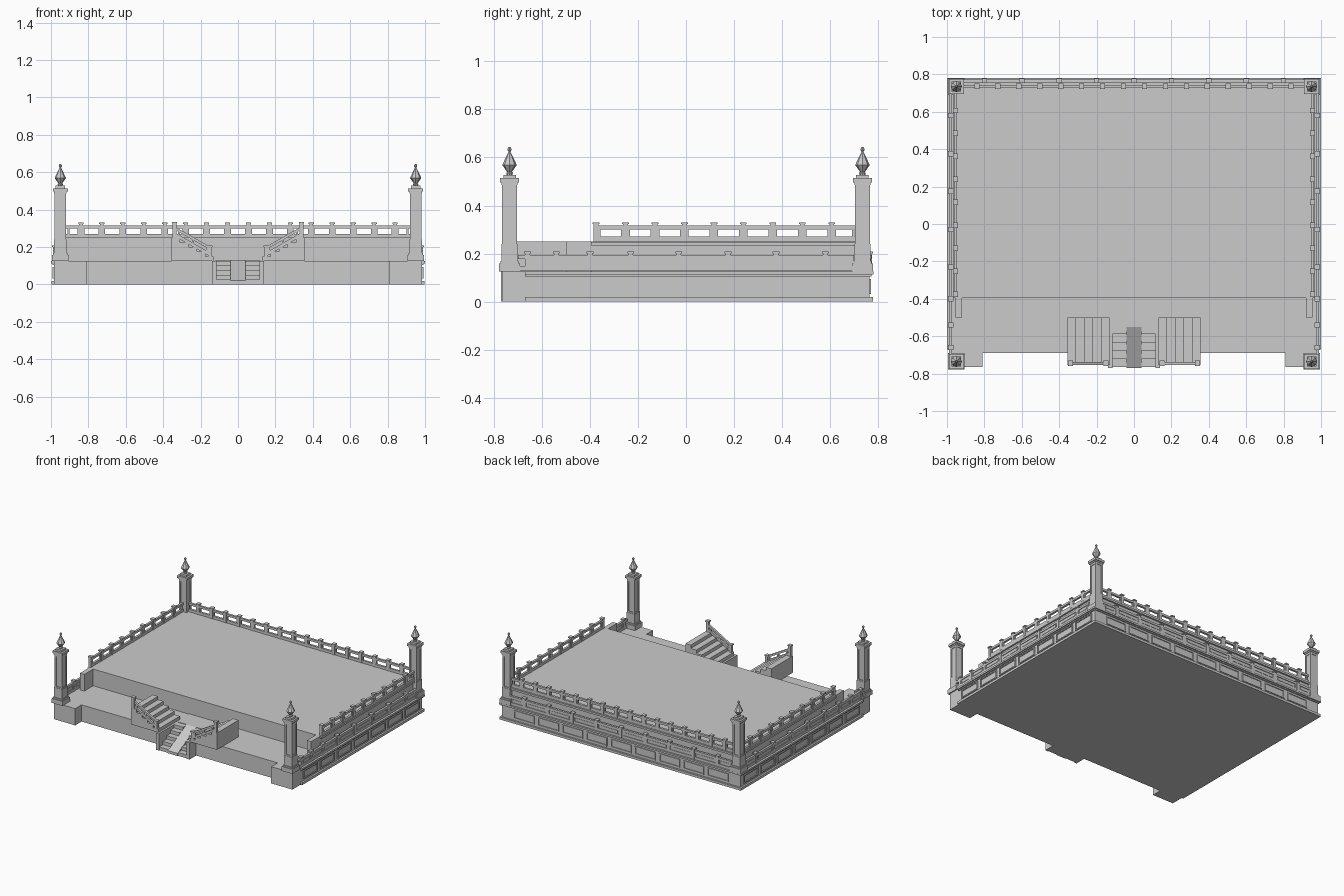
import bpy, bmesh, math
from mathutils import Vector

if "Cube" in bpy.data.objects:
    bpy.data.objects.remove(bpy.data.objects["Cube"])


class Part:
    """Collects boxes, prisms and lathed shapes into one named object."""
    def __init__(self, name):
        self.name, self.bm = name, bmesh.new()

    def prism(self, pts, a, b, axis):
        # profile pts: (x,z) swept along y, (y,z) along x, (x,y) along z
        def place(p, t):
            return {'x': (t, p[0], p[1]), 'y': (p[0], t, p[1]), 'z': (p[0], p[1], t)}[axis]
        lo = [self.bm.verts.new(place(p, a)) for p in pts]
        hi = [self.bm.verts.new(place(p, b)) for p in pts]
        self.bm.faces.new(lo)
        self.bm.faces.new(hi[::-1])
        n = len(pts)
        for i in range(n):
            j = (i + 1) % n
            self.bm.faces.new((lo[i], hi[i], hi[j], lo[j]))

    def box(self, x0, x1, y0, y1, z0, z1):
        self.prism([(x0, y0), (x1, y0), (x1, y1), (x0, y1)], z0, z1, 'z')

    def block(self, x, y, w, d, z0, z1):
        self.box(x - w / 2, x + w / 2, y - d / 2, y + d / 2, z0, z1)

    def lathe(self, x, y, prof, n):
        rings = [[self.bm.verts.new((x + r * math.cos(2 * math.pi * k / n),
                                     y + r * math.sin(2 * math.pi * k / n), z))
                  for k in range(n)] for r, z in prof]
        for a, b in zip(rings, rings[1:]):
            for k in range(n):
                m = (k + 1) % n
                self.bm.faces.new((a[k], a[m], b[m], b[k]))
        self.bm.faces.new(rings[0][::-1])
        self.bm.faces.new(rings[-1])

    def done(self):
        bmesh.ops.recalc_face_normals(self.bm, faces=self.bm.faces)
        me = bpy.data.meshes.new(self.name)
        self.bm.to_mesh(me)
        self.bm.free()
        ob = bpy.data.objects.new(self.name, me)
        bpy.context.collection.objects.link(ob)


def run_box(p, along, line, a, b, depth, z0, z1):
    # box lying along the x or y axis, centred on the given line
    if along == 'x':
        p.box(a, b, line - depth / 2, line + depth / 2, z0, z1)
    else:
        p.box(line - depth / 2, line + depth / 2, a, b, z0, z1)


def railing(name, along, line, posts, start, end, z, solid):
    p = Part(name)
    for t in posts:
        run_box(p, along, line, t - .010, t + .010, .020, z, z + .072)
        run_box(p, along, line, t - .014, t + .014, .028, z + .072, z + .080)
    run_box(p, along, line, start, end, .016, z + .050, z + .066)
    run_box(p, along, line, start, end, .016, z, z + .020)
    # panel frame in every bay, with a filled raised panel on the lower level
    stops = sorted([start, end] + list(posts))
    for a, b in zip(stops, stops[1:]):
        if b - a < .05:
            continue
        for u, v in ((a + .008, a + .018), (b - .018, b - .008)):
            run_box(p, along, line, u, v, .012, z + .018, z + .052)
        if solid:
            run_box(p, along, line, a, b, .006, z + .018, z + .052)
            run_box(p, along, line, a + .026, b - .026, .011, z + .026, z + .044)
    p.done()


# lower terrace: body notched at the front between the corner blocks and around the stair
def outline(e):
    half = [(.115, -.545), (.115, -.77), (.138, -.77), (.138, -.69), (.81, -.69),
            (.81, -.765 - e), (.985 + e, -.765 - e), (.985 + e, .765 + e)]
    return half + [(-x, y) for x, y in half[::-1]]


p = Part("lower_terrace")
p.prism(outline(0), 0, .125, 'z')
p.done()

# base mouldings and raised wall panels on sides and back
p = Part("terrace_mouldings")
for z0, z1, e in ((0, .018, .013), (.112, .125, .015), (.104, .112, .007)):
    for s in (-1, 1):
        p.box(s * .98, s * (.985 + e), -.67, .765 + e, z0, z1)
    p.box(-.985 - e, .985 + e, .76, .765 + e, z0, z1)
p.done()
p = Part("terrace_wall_panels")


def wall_panel(along, line, a, b):
    run_box(p, along, line, a, b, .010, .032, .040)
    run_box(p, along, line, a, b, .010, .086, .094)
    for u in (a, b - .008):
        run_box(p, along, line, u, u + .008, .010, .040, .086)


for i in range(7):
    for s in (-1, 1):
        wall_panel('y', s * .986, -.64 + i * .2, -.47 + i * .2)
for i in range(9):
    wall_panel('x', .766, -.885 + i * .2, -.715 + i * .2)
p.done()

# upper terrace with short front wings and a cornice
p = Part("upper_terrace")
half = [(.92, -.395), (.92, -.5), (.955, -.5), (.955, .745)]
p.prism(half + [(-x, y) for x, y in half[::-1]], .125, .25, 'z')
for s in (-1, 1):
    p.box(s * .95, s * .967, -.395, .757, .233, .247)
    p.box(s * .95, s * .962, -.395, .752, .125, .137)
p.box(-.967, .967, .74, .757, .233, .247)
p.box(-.962, .962, .74, .752, .125, .137)
p.done()

# landing behind the front steps
p = Part("stair_landing")
p.box(-.12, .12, -.545, -.39, .1, .128)
p.done()

# front steps, either side of a central ramp
p = Part("front_steps")
prof = [(-.545, 0), (-.765, 0)]
for i in range(5):
    y = -.765 + i * .044
    prof += [(y, .025 * (i + 1)), (y + .044, .025 * (i + 1))]
for s in (-1, 1):
    p.prism(prof, s * .04, s * .116, 'x')
p.done()
p = Part("center_ramp")
p.prism([(-.545, 0), (-.77, 0), (-.77, .02), (-.55, .13), (-.545, .13)], -.04, .04, 'x')
p.done()

# side flights rising outwards, with a sloping balustrade on the front edge
for s, side in ((-1, "left"), (1, "right")):
    p = Part(side + "_flight")
    prof = [(s * .355, .125), (s * .13, .125)]
    for i in range(5):
        x = .13 + i * .045
        z = .125 + .025 * (i + 1)
        prof += [(s * x, z), (s * (x + .045), z)]
    p.prism(prof, -.755, -.5, 'y')
    p.done()
    p = Part(side + "_flight_railing")
    for x, z0, z1 in ((.15, .13, .2), (.34, .23, .325)):
        p.block(s * x, -.745, .02, .02, z0, z1)
        p.block(s * x, -.745, .028, .028, z1, z1 + .008)
    for lo, hi, d in ((.150, .170, .007), (.186, .202, .008)):
        p.prism([(s * .15, lo), (s * .34, lo + .108), (s * .34, hi + .108), (s * .15, hi)],
                -.745 - d, -.745 + d, 'y')
    for x in (.165, .24, .315):
        dz = (x - .15) * .57
        p.block(s * x, -.745, .012, .012, .16 + dz, .195 + dz)
    p.done()

# four corner pillars with panelled shafts and faceted finials
finial = [(.012, .528), (.014, .536), (.010, .540), (.030, .568), (.027, .576),
          (.007, .618), (.004, .624), (.008, .631), (.008, .637), (.003, .644)]
for sx in (-1, 1):
    for sy in (-1, 1):
        x, y = sx * .95, sy * .735
        tag = ("back" if sy > 0 else "front") + ("_right" if sx > 0 else "_left")
        p = Part(tag + "_pillar")
        for w, z0, z1 in ((.088, .125, .158), (.076, .158, .168), (.066, .168, .240),
                          (.062, .240, .250), (.053, .250, .480), (.062, .472, .486),
                          (.068, .486, .496), (.080, .496, .514), (.052, .514, .528)):
            p.block(x, y, w, w, z0, z1)
        for cx in (-1, 1):
            for cy in (-1, 1):
                p.block(x + cx * .0245, y + cy * .0245, .013, .013, .25, .473)
        p.done()
        p = Part(tag + "_finial")
        p.lathe(x, y, finial, 8)
        p.done()

# railings: open on the upper terrace, panelled on the lower one
side_low = [-.66, -.54, -.40, -.23, -.03, .175, .375, .58]
side_up = [-.375 + .1228 * i for i in range(9)]
for s, side in ((-1, "left"), (1, "right")):
    railing(side + "_lower_railing", 'y', s * .98, side_low, -.70, .70, .128, True)
    railing(side + "_upper_railing", 'y', s * .955, side_up, -.385, .71, .25, False)
railing("back_lower_railing", 'x', .764, [-.8 + .2 * i for i in range(9)], -.92, .92, .128, True)
railing("back_upper_railing", 'x', .736, [-.84 + .112 * i for i in range(16)], -.92, .92, .25, False)
